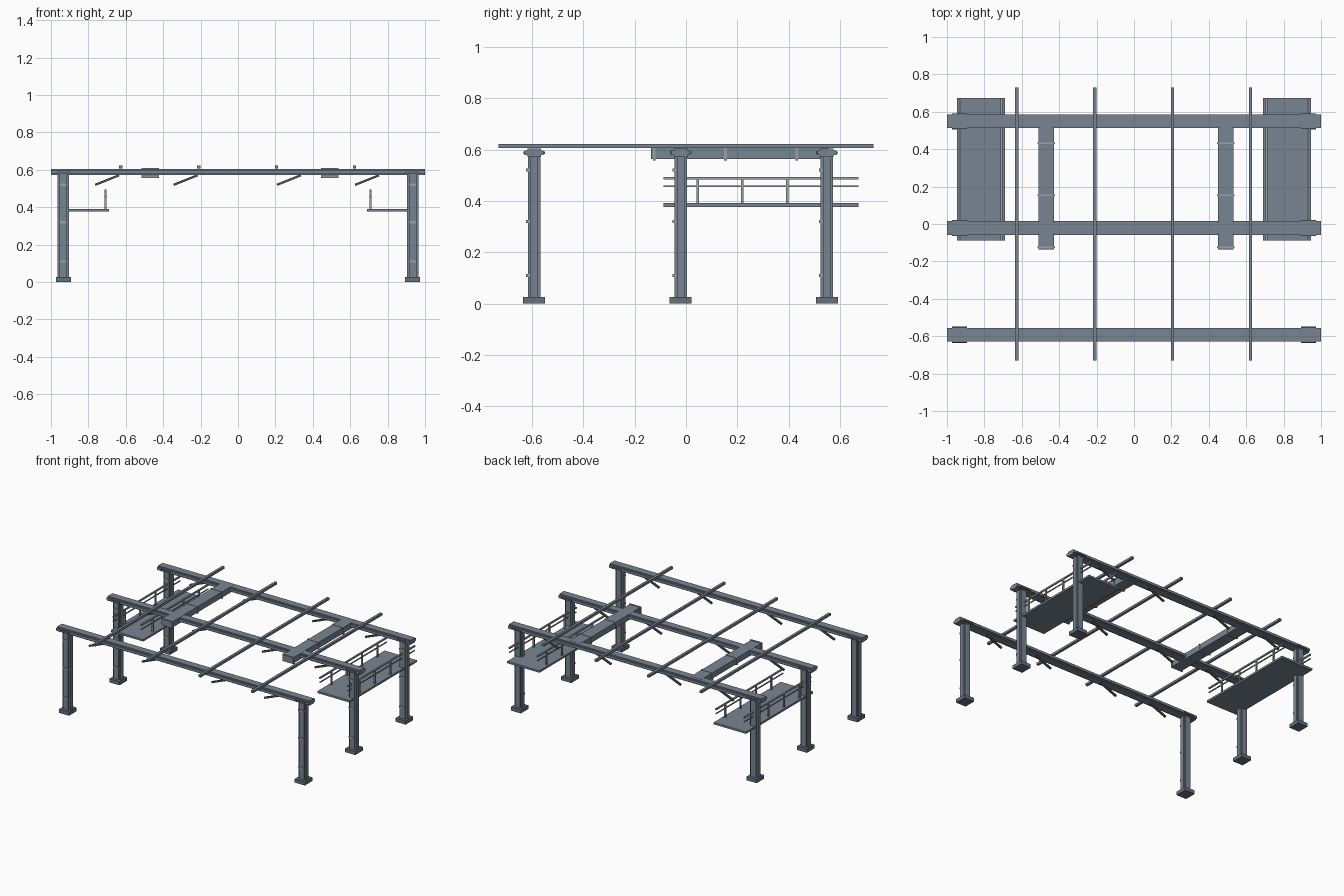
import bpy, bmesh, math
from mathutils import Matrix

if "Cube" in bpy.data.objects:
    bpy.data.objects.remove(bpy.data.objects["Cube"])


def material(name, color):
    m = bpy.data.materials.new(name)
    m.diffuse_color = (*color, 1)
    m.use_nodes = True
    m.node_tree.nodes["Principled BSDF"].inputs["Base Color"].default_value = m.diffuse_color
    return m


STEEL = material("steel", (0.19, 0.235, 0.29))
PLATE = material("dark_plate", (0.13, 0.165, 0.21))
LIGHT = material("light_fitting", (0.34, 0.36, 0.39))
DARK = material("dark_rod", (0.08, 0.09, 0.10))


def boxes(name, parts, mat=STEEL):
    """One object from boxes given as (x0, x1, y0, y1, z0, z1[, tilt about y])."""
    bm = bmesh.new()
    for p in parts:
        x0, x1, y0, y1, z0, z1 = p[:6]
        tilt = p[6] if len(p) > 6 else 0
        m = (Matrix.Translation(((x0 + x1) / 2, (y0 + y1) / 2, (z0 + z1) / 2))
             @ Matrix.Rotation(tilt, 4, 'Y')
             @ Matrix.Diagonal((x1 - x0, y1 - y0, z1 - z0, 1)))
        bmesh.ops.create_cube(bm, size=1, matrix=m)
    me = bpy.data.meshes.new(name)
    bm.to_mesh(me)
    bm.free()
    me.materials.append(mat)
    ob = bpy.data.objects.new(name, me)
    bpy.context.collection.objects.link(ob)
    return ob


def around(cx, cy, hx, hy, z0, z1):
    return (cx - hx, cx + hx, cy - hy, cy + hy, z0, z1)


FRAMES = (-0.592, -0.021, 0.549)
COL_X = 0.934

for i, y in enumerate(FRAMES):
    # Cross beam: stepped section
    boxes(f"cross_beam_{i}", [
        (-1, 1, y - 0.026, y + 0.026, 0.572, 0.605),
        (-1, 1, y - 0.037, y + 0.037, 0.579, 0.597)])
    for side, s in (("left", -1), ("right", 1)):
        x = s * COL_X
        # Column with stepped section, base plate and bands
        boxes(f"{side}_column_{i}", [
            around(x, y, 0.030, 0.015, 0.02, 0.58),
            around(x, y, 0.020, 0.024, 0.02, 0.58)])
        boxes(f"{side}_base_plate_{i}", [around(x, y, 0.040, 0.043, 0, 0.026)], PLATE)
        boxes(f"{side}_column_bands_{i}", [
            around(x, y - 0.024, 0.021, 0.007, z - 0.006, z + 0.006)
            for z in (0.11, 0.32, 0.52)], LIGHT)
        # Joint plates on the beam faces
        boxes(f"{side}_joint_plate_{i}", [around(x, y, 0.040, 0.042, 0.582, 0.593)], PLATE)
    # Short diagonal braces under the beam
    boxes(f"braces_{i}", [
        (x - 0.069, x + 0.069, y - 0.006, y + 0.006, 0.539, 0.551, -math.atan2(0.05, 0.125))
        for x in (-0.70, -0.28, 0.272, 0.69)], DARK)

# Long purlins on top
for i, x in enumerate((-0.627, -0.210, 0.206, 0.623)):
    boxes(f"purlin_{i}", [around(x, 0, 0.009, 0.73, 0.606, 0.622)])

for side, s, dx in (("left", -1, -0.469), ("right", 1, 0.490)):
    # Overhead duct with straps
    boxes(f"{side}_duct", [(dx - 0.042, dx + 0.042, -0.136, 0.555, 0.564, 0.606)])
    boxes(f"{side}_duct_straps", [
        around(dx, y, 0.046, 0.005, 0.557, 0.609) for y in (-0.124, 0.154, 0.432)], LIGHT)
    # Side walkway with railings on both edges
    cx = s * 0.818
    boxes(f"{side}_walkway", [around(cx, 0.293, 0.128, 0.38, 0.377, 0.391)])
    for edge, rx in (("inner", s * 0.708), ("outer", s * 0.930)):
        boxes(f"{side}_{edge}_railing", [
            around(rx, 0.293, 0.005, 0.38, 0.484, 0.494),
            around(rx, 0.293, 0.003, 0.38, 0.454, 0.461)]
            + [around(rx, y, 0.005, 0.005, 0.388, 0.487)
               for y in (0.046, 0.220, 0.394, 0.567)], LIGHT)
